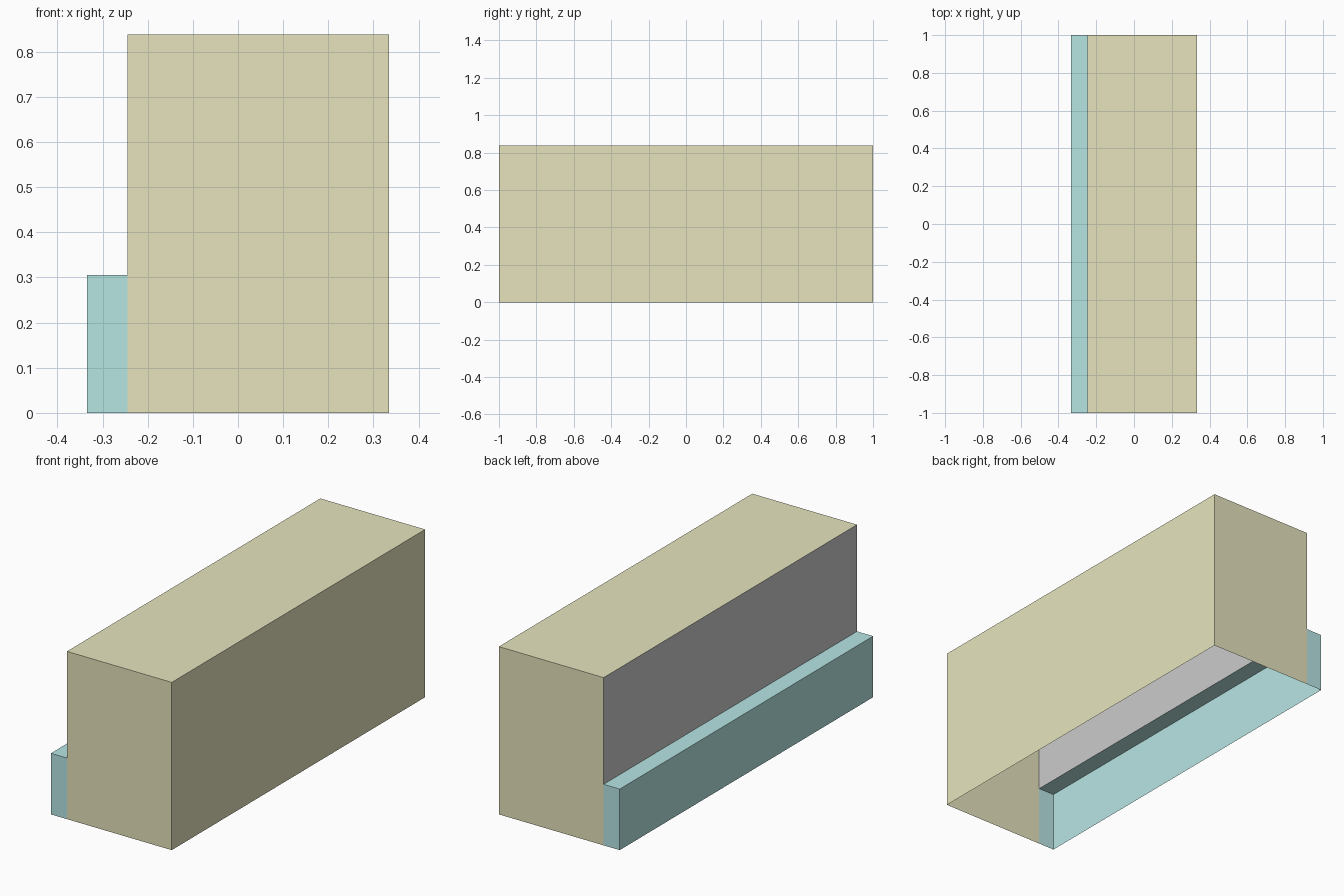
import bpy, bmesh
from mathutils import Vector

if "Cube" in bpy.data.objects:
    bpy.data.objects.remove(bpy.data.objects["Cube"])

SIDES = {"left": (-1, 0, 0), "right": (1, 0, 0), "front": (0, -1, 0),
         "back": (0, 1, 0), "top": (0, 0, 1)}


def material(name, rgb):
    mat = bpy.data.materials.new(name)
    mat.diffuse_color = (*rgb, 1)
    mat.use_nodes = True
    mat.node_tree.nodes["Principled BSDF"].inputs["Base Color"].default_value = mat.diffuse_color
    return mat


def shell(name, x, z, keep, mat=None):
    """Thin open box spanning the full length, keeping only the named sides."""
    lo, hi = Vector((x[0], -1, z[0])), Vector((x[1], 1, z[1]))
    bm = bmesh.new()
    bmesh.ops.create_cube(bm, size=1)
    bmesh.ops.scale(bm, vec=hi - lo, verts=bm.verts)
    bmesh.ops.translate(bm, vec=(lo + hi) / 2, verts=bm.verts)
    bm.normal_update()
    kept = [Vector(SIDES[s]) for s in keep]
    drop = [f for f in bm.faces if not any(f.normal.dot(n) > 0.9 for n in kept)]
    bmesh.ops.delete(bm, geom=drop, context='FACES')
    mesh = bpy.data.meshes.new(name)
    bm.to_mesh(mesh)
    bm.free()
    if mat:
        mesh.materials.append(mat)
    obj = bpy.data.objects.new(name, mesh)
    bpy.context.collection.objects.link(obj)
    return obj


LEFT, STEP, RIGHT = -0.334, -0.245, 0.334
LEDGE, TOP = 0.305, 0.838

# Tall housing, open underneath and towards the step
shell("housing", (STEP, RIGHT), (0, TOP), ("right", "front", "back", "top"),
      material("olive", (0.79, 0.775, 0.51)))
# Grey wall rising above the ledge
shell("riser_wall", (STEP, RIGHT), (LEDGE, TOP), ("left",))
# Low step along the left side, open underneath and into the housing
shell("side_step", (LEFT, STEP), (0, LEDGE), ("left", "front", "back", "top"),
      material("teal", (0.475, 0.79, 0.775)))
